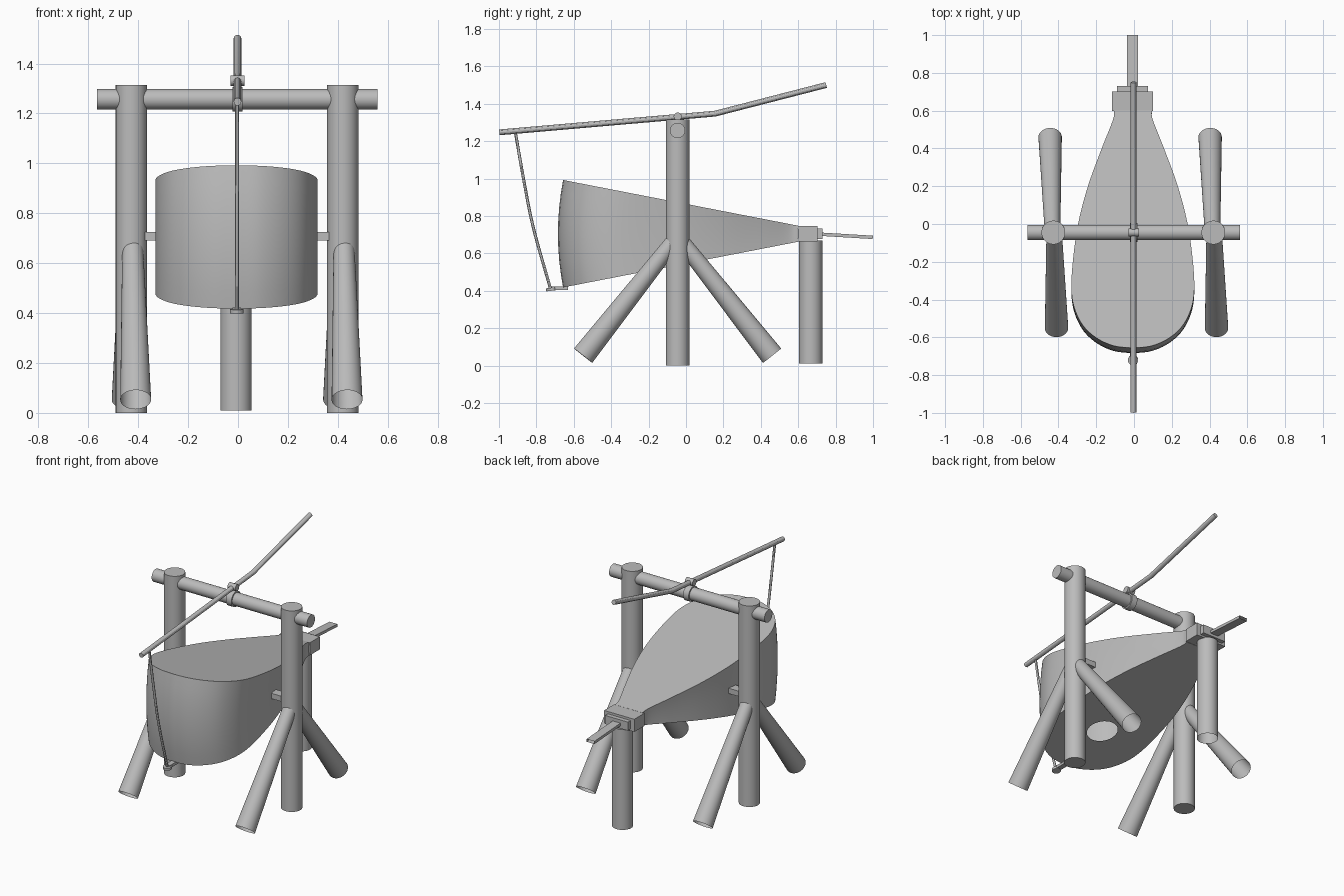
import bpy, bmesh, math
from mathutils import Vector, Matrix

if "Cube" in bpy.data.objects:
    bpy.data.objects.remove(bpy.data.objects["Cube"])

grey = bpy.data.materials.new("plain_grey")
grey.diffuse_color = (0.5, 0.5, 0.5, 1)
grey.use_nodes = True
grey.node_tree.nodes["Principled BSDF"].inputs["Base Color"].default_value = grey.diffuse_color


def finish(name, bm, smooth=True):
    bmesh.ops.recalc_face_normals(bm, faces=bm.faces)
    mesh = bpy.data.meshes.new(name)
    bm.to_mesh(mesh)
    bm.free()
    mesh.materials.append(grey)
    ob = bpy.data.objects.new(name, mesh)
    bpy.context.collection.objects.link(ob)
    if smooth:
        bpy.ops.object.select_all(action='DESELECT')
        ob.select_set(True)
        bpy.context.view_layer.objects.active = ob
        bpy.ops.object.shade_smooth_by_angle(angle=math.radians(30))
    return ob


def pole(name, a, b, r1, r2=None, capped=True, segs=32):
    """Round bar from a to b."""
    a, b = Vector(a), Vector(b)
    bm = bmesh.new()
    rot = (b - a).to_track_quat('Z', 'Y').to_matrix().to_4x4()
    bmesh.ops.create_cone(bm, cap_ends=capped, segments=segs, radius1=r1,
                          radius2=r1 if r2 is None else r2, depth=(b - a).length,
                          matrix=Matrix.Translation((a + b) / 2) @ rot)
    return finish(name, bm)


def box(name, lo, hi):
    lo, hi = Vector(lo), Vector(hi)
    bm = bmesh.new()
    bmesh.ops.create_cube(bm, size=1, matrix=Matrix.Translation((lo + hi) / 2)
                          @ Matrix.Diagonal((*(hi - lo), 1)))
    return finish(name, bm, False)


def rod(name, pts, r):
    """Thin round bar following a path."""
    cu = bpy.data.curves.new(name + "_path", 'CURVE')
    cu.dimensions = '3D'
    cu.bevel_depth, cu.bevel_resolution, cu.use_fill_caps = r, 4, True
    sp = cu.splines.new('POLY')
    sp.points.add(len(pts) - 1)
    for p, co in zip(sp.points, pts):
        p.co = (*co, 1)
    tmp = bpy.data.objects.new(name + "_path", cu)
    bpy.context.collection.objects.link(tmp)
    bpy.context.view_layer.update()
    mesh = bpy.data.meshes.new_from_object(tmp.evaluated_get(bpy.context.evaluated_depsgraph_get()))
    bpy.data.objects.remove(tmp)
    bm = bmesh.new()
    bm.from_mesh(mesh)
    bpy.data.meshes.remove(mesh)
    return finish(name, bm)


def spline(pts, n):
    """Smooth curve through the points."""
    p = [Vector(q) for q in pts]
    p = [2 * p[0] - p[1]] + p + [2 * p[-1] - p[-2]]
    out = []
    for i in range(1, len(p) - 2):
        a, b, c, d = p[i - 1:i + 3]
        for k in range(n):
            t = k / n
            out.append(0.5 * (2 * b + (c - a) * t + (2 * a - 5 * b + 4 * c - d) * t * t
                              + (3 * b - a - 3 * c + d) * t ** 3))
    return out + [p[-2]]


# Frame: posts, splayed braces, side pivots and crossbar
for side, x in (("left", -0.427), ("right", 0.42)):
    pole(side + "_post", (x, -0.045, 0), (x, -0.045, 1.315), 0.063)
    pole(side + "_front_brace", (x + 0.017, -0.55, 0.053), (x + 0.005, -0.07, 0.66), 0.062, 0.042, False)
    pole(side + "_back_brace", (x - 0.017, 0.46, 0.053), (x - 0.005, -0.02, 0.66), 0.062, 0.042, False)
    s = math.copysign(1, x)
    box(side + "_pivot", (min(s * 0.28, s * 0.40), -0.075, 0.69), (max(s * 0.28, s * 0.40), -0.015, 0.725))
pole("crossbar", (-0.565, -0.045, 1.257), (0.56, -0.045, 1.257), 0.041)
pole("rear_post", (-0.008, 0.667, 0.01), (-0.008, 0.667, 0.668), 0.063, capped=False)

# Bellows body: a pear outline fanned around a hinge behind the nose
CX, HY, HZ, ANG = -0.006, 0.82, 0.705, math.radians(11)
half = spline([(0.1, 0.60), (0.106, 0.55), (0.165, 0.40), (0.238, 0.20), (0.29, 0.0),
               (0.318, -0.2), (0.325, -0.35), (0.308, -0.45), (0.262, -0.54),
               (0.19, -0.605), (0.1, -0.645), (0.0, -0.657)], 5)
outline = [(w, y) for w, y in half] + [(-w, y) for w, y in half[-2::-1]]


def fan(w, y, a):
    r = (HY - y) / math.cos(ANG)
    return Vector((CX + w, HY - r * math.cos(a), HZ + r * math.sin(a)))


bm = bmesh.new()
rings = [[bm.verts.new(fan(w, y, ANG * (k / 4 - 1))) for w, y in outline] for k in range(9)]
n = len(outline)
for lo, hi in zip(rings, rings[1:]):
    for i in range(n):
        j = (i + 1) % n
        bm.faces.new((lo[i], lo[j], hi[j], hi[i]))
bm.faces.new(rings[-1])
# Lower board with its round air intake
hole = [bm.verts.new(fan(0.092 * math.cos(t), -0.30 + 0.092 * math.sin(t), -ANG))
        for t in (2 * math.pi * i / 32 for i in range(32))]
edges = [bm.edges.new((hole[i], hole[(i + 1) % 32])) for i in range(32)]
edges += [bm.edges.get((rings[0][i], rings[0][(i + 1) % n])) for i in range(n)]
bmesh.ops.triangle_fill(bm, edges=edges, use_beauty=True)
finish("bellows_body", bm)

# Nose block, collar and flat hollow nozzle
box("nose_block", (-0.117, 0.598, 0.664), (0.101, 0.702, 0.747))
box("nose_collar", (-0.09, 0.70, 0.676), (0.074, 0.73, 0.732))
bm = bmesh.new()
bmesh.ops.create_cube(bm, size=1, matrix=Matrix.Translation((-0.008, 0.859, 0.694))
                      @ Matrix.Rotation(-0.06, 4, 'X') @ Matrix.Diagonal((0.057, 0.28, 0.018, 1)))
end = max(bm.faces, key=lambda f: f.calc_center_median().y)
bmesh.ops.inset_region(bm, faces=[end], thickness=0.004)
bmesh.ops.translate(bm, verts=end.verts, vec=(0, -0.1, 0.006))
finish("nozzle", bm, False)

# Pumping lever and its fixing on the crossbar
rod("lever", [(-0.002, -0.998, 1.247), (-0.002, 0.155, 1.347), (-0.002, 0.75, 1.5)], 0.0155)
pole("lever_strap", (-0.022, -0.045, 1.257), (0.018, -0.045, 1.257), 0.05)
pole("lever_pin", (-0.03, -0.045, 1.332), (0.026, -0.045, 1.332), 0.021, segs=20)

# Pull cord and the eye it is tied to
cord = spline([(-0.912, 1.245), (-0.867, 0.99), (-0.816, 0.736), (-0.725, 0.412)], 4)
rod("pull_cord", [(-0.004, y, z) for y, z in cord], 0.008)
pole("cord_eye", (-0.005, -0.72, 0.4), (-0.005, -0.722, 0.416), 0.027, segs=24)
box("cord_eye_tab", (-0.022, -0.72, 0.405), (0.012, -0.63, 0.423))
